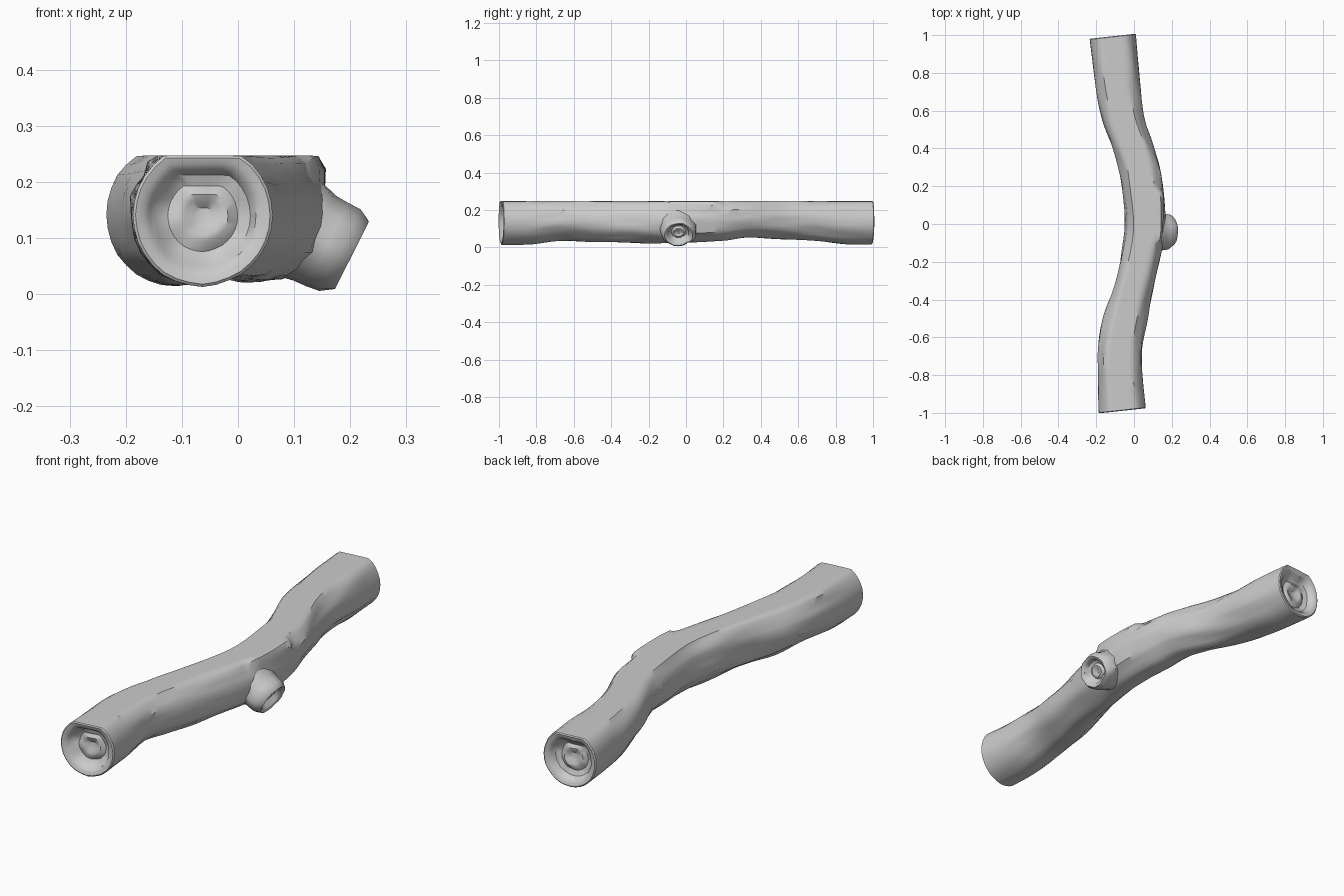
import bpy, bmesh, math
from mathutils import Vector, noise

if "Cube" in bpy.data.objects:
    bpy.data.objects.remove(bpy.data.objects["Cube"])

SIDES = 32
TOP = 0.247

# y, left edge, right edge, underside height of the trunk
STATIONS = [
    (-0.985, -0.188, 0.062, 0.014), (-0.82, -0.192, 0.046, 0.020),
    (-0.65, -0.190, 0.042, 0.040), (-0.50, -0.163, 0.068, 0.030),
    (-0.30, -0.098, 0.110, 0.026), (-0.15, -0.066, 0.145, 0.022),
    (0.00, -0.047, 0.163, 0.022), (0.20, -0.068, 0.157, 0.038),
    (0.32, -0.088, 0.135, 0.058), (0.42, -0.118, 0.102, 0.056),
    (0.55, -0.165, 0.057, 0.046), (0.70, -0.200, 0.035, 0.032),
    (0.85, -0.220, 0.023, 0.018), (0.99, -0.235, 0.010, 0.014)]

# scale and depth of each ring of a hollowed cut end
CUT = [(0.96, -0.004), (0.86, -0.001), (0.76, 0.006), (0.68, 0.026),
       (0.50, 0.036), (0.36, 0.027), (0.26, 0.029), (0.14, 0.038)]


def smooth_station(y):
    """Catmull-Rom style interpolation of the trunk outline."""
    S = STATIONS
    i = max(k for k in range(len(S) - 1) if S[k][0] <= y + 1e-6)
    a, b = S[i], S[i + 1]
    p, q = S[max(i - 1, 0)], S[min(i + 2, len(S) - 1)]
    h = b[0] - a[0]
    t = (y - a[0]) / h
    out = []
    for c in (1, 2, 3):
        m0 = (b[c] - p[c]) / (b[0] - p[0]) * h
        m1 = (q[c] - a[c]) / (q[0] - a[0]) * h
        out.append((2*t**3 - 3*t*t + 1)*a[c] + (t**3 - 2*t*t + t)*m0
                   + (3*t*t - 2*t**3)*b[c] + (t**3 - t*t)*m1)
    return out


def trunk_ring(y):
    left, right, low = smooth_station(y)
    cx, rx = (left + right) / 2, (right - left) / 2
    cz, rz = (low + 0.268) / 2, (0.268 - low) / 2
    pts = []
    for k in range(SIDES):
        a = 2 * math.pi * k / SIDES
        c, s = math.cos(a), math.sin(a)
        # bark ridges stretched along the trunk, fading at the cut ends
        fade = min(1, (1.05 - abs(y)) * 3)
        n = noise.noise((c*2.6, y*3.2 + c, s*2.6)) * 0.09
        n += noise.noise((c*5 + 7, y*5, s*5)) * 0.055
        f = 1 + n * fade
        # raised bark plate on the upper right of the bend
        if -0.10 < y < 0.18 and 0.4 < a < 1.25:
            f += 0.16
        x, z = cx + rx * c * f, max(cz + rz * s * f, 0.011)
        # tilted saw cuts at both ends
        tilt = 0.11 * max(0, (abs(y) - 0.7) / 0.29)
        pts.append(Vector((x, y + tilt * (x - cx), min(z, TOP))))
    return pts


def cut_rings(ring, inward, depth=1.0):
    mid = sum(ring, Vector()) / len(ring)
    rings = []
    for j, (s, d) in enumerate(CUT):
        row = []
        for p in ring:
            q = mid + (p - mid) * s
            wob = noise.noise(q * 22) * 0.008 * (j > 1)
            row.append(q + inward * (d * depth + wob))
        rings.append(row)
    return rings


def skin(name, rings):
    bm = bmesh.new()
    rows = [[bm.verts.new(p) for p in r] for r in rings]
    n = len(rows[0])
    for a, b in zip(rows, rows[1:]):
        for k in range(n):
            bm.faces.new((a[k], a[(k+1) % n], b[(k+1) % n], b[k]))
    bm.faces.new(rows[0])
    bm.faces.new(rows[-1])
    bmesh.ops.recalc_face_normals(bm, faces=bm.faces)
    me = bpy.data.meshes.new(name)
    bm.to_mesh(me)
    bm.free()
    ob = bpy.data.objects.new(name, me)
    bpy.context.collection.objects.link(ob)
    bpy.context.view_layer.objects.active = ob
    ob.select_set(True)
    bpy.ops.object.shade_smooth_by_angle(angle=math.radians(40))
    ob.select_set(False)
    return ob


# Trunk with a flattened walking surface and hollowed ends
N = 72
body = [trunk_ring(-0.985 + 1.975 * i / N) for i in range(N + 1)]
front = cut_rings(body[0], Vector((0, 1, 0)))
back = cut_rings(body[-1], Vector((0, -1, 0)))
skin("log_trunk", front[::-1] + body + back)

# Sawn branch stub on the right side, pointing slightly down
axis = Vector((0.89, 0, -0.45)).normalized()
side = Vector((0, 1, 0))
up = axis.cross(side).normalized()
end = Vector((0.2, -0.04, 0.07))
stub = []
for t, r in [(-0.14, 0.105), (-0.10, 0.097), (-0.07, 0.088),
             (-0.045, 0.086), (-0.02, 0.084), (0.0, 0.072)]:
    row = []
    for k in range(20):
        a = 2 * math.pi * k / 20
        d = side * math.cos(a) * 1.08 + up * math.sin(a) * 0.95
        f = 1 + noise.noise(d * 2.2 + axis * t * 8) * 0.12
        p = end + axis * t + d * r * f
        p.z = max(p.z, 0)
        row.append(p)
    stub.append(row)
skin("branch_stub", stub + cut_rings(stub[-1], -axis, 0.8))
